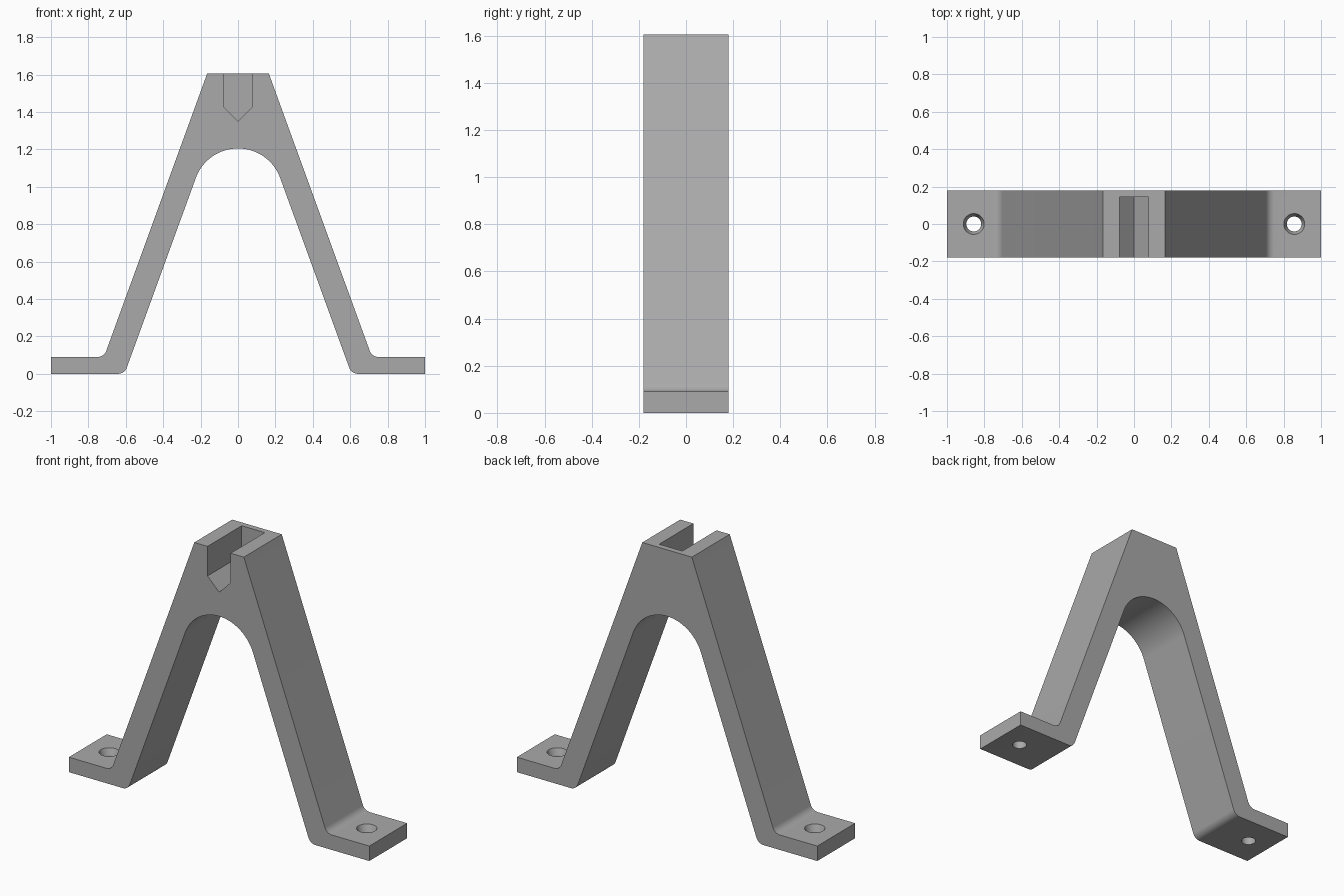
import bpy
import bmesh
from math import sin, cos, pi, radians, tan
from mathutils import Vector

cube = bpy.data.objects.get("Cube")
if cube:
    bpy.data.objects.remove(cube, do_unlink=True)

HEIGHT, HALF_DEPTH, FOOT = 1.605, 0.18, 0.09
LEAN = radians(20)

grey = bpy.data.materials.new("plain grey")
grey.use_nodes = True
grey.diffuse_color = (0.4, 0.4, 0.4, 1)
grey.node_tree.nodes["Principled BSDF"].inputs["Base Color"].default_value = (0.4, 0.4, 0.4, 1)


def make_object(name, bm):
    bmesh.ops.recalc_face_normals(bm, faces=bm.faces)
    mesh = bpy.data.meshes.new(name)
    bm.to_mesh(mesh)
    bm.free()
    mesh.materials.append(grey)
    ob = bpy.data.objects.new(name, mesh)
    bpy.context.collection.objects.link(ob)
    return ob


def extrude_profile(name, points, y0, y1):
    bm = bmesh.new()
    face = bm.faces.new([bm.verts.new((x, y0, z)) for x, z in points])
    new = bmesh.ops.extrude_face_region(bm, geom=[face])["geom"]
    verts = [g for g in new if isinstance(g, bmesh.types.BMVert)]
    bmesh.ops.translate(bm, verts=verts, vec=(0, y1 - y0, 0))
    return make_object(name, bm)


def fillet(before, corner, after, radius, steps=10):
    """Points of a round tangent to both sides of a corner."""
    c = Vector(corner)
    a = (Vector(before) - c).normalized()
    b = (Vector(after) - c).normalized()
    half = a.angle(b) / 2
    centre = c + (a + b).normalized() * radius / sin(half)
    start = c + a * radius / tan(half) - centre
    end = c + b * radius / tan(half) - centre
    total = start.angle(end)
    return [tuple(centre + (start * sin((1 - i / steps) * total)
                            + end * sin(i / steps * total)) / sin(total))
            for i in range(steps + 1)]


# Half outline: crown, outer leg, foot, inner leg, arch
top = (0.165, HEIGHT)
knee = (0.165 + (HEIGHT - FOOT) * tan(LEAN), FOOT)
tip = (1, FOOT)
arch_r, arch_z = 0.24, 0.965
spring = (arch_r * cos(LEAN), arch_z + arch_r * sin(LEAN))
heel = (spring[0] + spring[1] * tan(LEAN), 0)
half = [top] + fillet(top, knee, tip, 0.05) + [tip, (1, 0)]
half += fillet((1, 0), heel, spring, 0.05)
steps = 20
for i in range(steps + 1):
    t = LEAN + (pi / 2 - LEAN) * i / steps
    half.append((arch_r * cos(t), arch_z + arch_r * sin(t)))
half[-1] = (0, arch_z + arch_r)
outline = half + [(-x, z) for x, z in reversed(half[:-1])]
bracket = extrude_profile("bracket", outline, -HALF_DEPTH, HALF_DEPTH)

# Pointed slot, open at the front and the top
slot = extrude_profile("slot_cutter",
                       [(-0.077, 1.8), (-0.077, 1.427), (0, 1.35), (0.077, 1.427), (0.077, 1.8)],
                       -0.4, 0.145)
cutters = [slot]

# Countersunk screw holes
for side, x in (("left", 0.857), ("right", -0.857)):
    bm = bmesh.new()
    rings = []
    for r, z in ((0.04, -0.1), (0.04, 0.05), (0.056, FOOT), (0.056, 0.15)):
        rings.append([bm.verts.new((x + r * cos(k * pi / 20), r * sin(k * pi / 20), z))
                      for k in range(40)])
    for low, high in zip(rings, rings[1:]):
        for k in range(40):
            j = (k + 1) % 40
            bm.faces.new((low[k], low[j], high[j], high[k]))
    bm.faces.new(rings[0])
    bm.faces.new(rings[-1])
    cutters.append(make_object(side + "_hole_cutter", bm))

for cutter in cutters:
    mod = bracket.modifiers.new(cutter.name, "BOOLEAN")
    mod.operation = "DIFFERENCE"
    mod.solver = "EXACT"
    mod.object = cutter
    cutter.hide_render = True

# Bake the cuts, then drop the cutters
bpy.ops.object.select_all(action="DESELECT")
bpy.context.view_layer.objects.active = bracket
bracket.select_set(True)
for mod in list(bracket.modifiers):
    bpy.ops.object.modifier_apply(modifier=mod.name)
for cutter in cutters:
    bpy.data.objects.remove(cutter, do_unlink=True)
bpy.ops.object.shade_smooth_by_angle(angle=radians(20))
